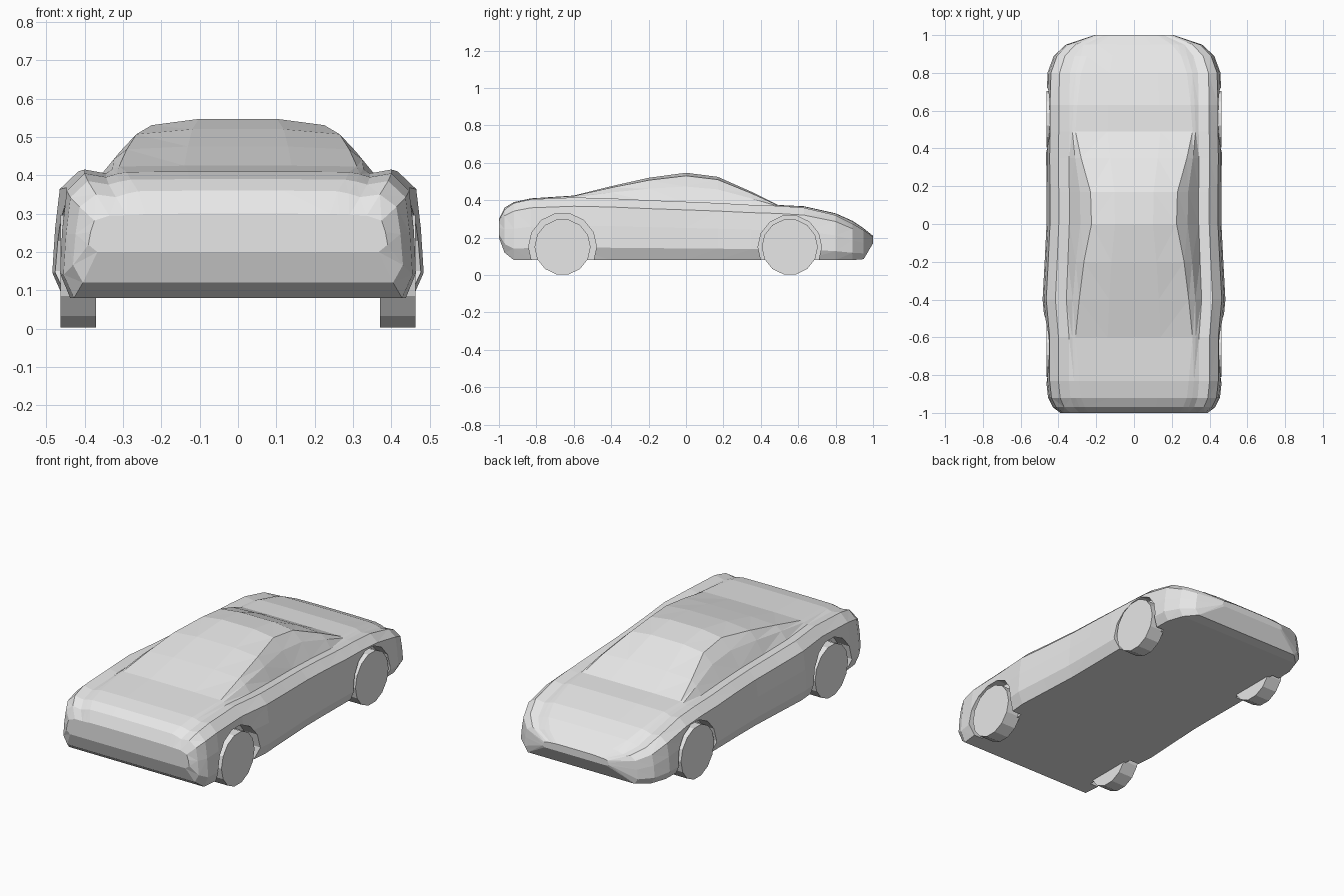
import bpy
import bmesh
from math import pi
from mathutils import Matrix

default = bpy.data.objects.get("Cube")
if default:
    bpy.data.objects.remove(default, do_unlink=True)

grey = bpy.data.materials.new("light grey")
grey.use_nodes = True
colour = (0.8, 0.8, 0.8, 1)
grey.diffuse_color = colour
grey.node_tree.nodes["Principled BSDF"].inputs["Base Color"].default_value = colour


def make_object(name, bm):
    bmesh.ops.recalc_face_normals(bm, faces=bm.faces[:])
    mesh = bpy.data.meshes.new(name)
    bm.to_mesh(mesh)
    bm.free()
    mesh.materials.append(grey)
    obj = bpy.data.objects.new(name, mesh)
    bpy.context.collection.objects.link(obj)
    return obj


def make_disc(name, radius, inner, outer, y, z, sides):
    """Cylinder lying across the car, from inner to outer x."""
    bm = bmesh.new()
    place = Matrix.Translation(((inner + outer) / 2, y, z)) @ Matrix.Rotation(pi / 2, 4, "Y")
    bmesh.ops.create_cone(bm, cap_ends=True, segments=sides, radius1=radius,
                          radius2=radius, depth=abs(outer - inner), matrix=place)
    return make_object(name, bm)


def cross_section(width, floor, shoulder, roof_x, roof):
    """Closed outline: sill, flank, raised fender, gutter, cabin side, roof."""
    tall = shoulder - floor
    gutter_x, gutter = width * .74, shoulder - tall * .03
    rise = roof - gutter
    half = [
        (width * .94, floor),
        (width, floor + tall * .2),
        (width * .985, floor + tall * .55),
        (width * .96, floor + tall * .86),
        (width * .86, shoulder),
        (gutter_x, gutter),
        ((gutter_x + roof_x) / 2, gutter + rise * .55),
        (roof_x, gutter + rise * .9),
        (roof_x * .45, roof),
    ]
    return half + [(-x, z) for x, z in reversed(half)]


# Body stations: y, half width, floor, shoulder height, roof half width, roof height
stations = [
    (-1, .39, .2, .295, .24, .3),
    (-.97, .43, .12, .35, .26, .36),
    (-.92, .455, .08, .385, .28, .39),
    (-.83, .465, .08, .405, .29, .41),
    (-.6, .465, .08, .415, .31, .425),
    (-.4, .484, .08, .41, .29, .475),
    (-.2, .473, .08, .4, .265, .52),
    (0, .463, .08, .392, .225, .547),
    (.17, .463, .08, .385, .23, .525),
    (.35, .465, .08, .375, .28, .445),
    (.49, .463, .08, .37, .31, .375),
    (.63, .463, .08, .36, .3, .368),
    (.8, .458, .08, .32, .28, .33),
    (.89, .425, .08, .275, .25, .29),
    (.95, .36, .085, .24, .2, .25),
    (1, .21, .17, .205, .12, .21),
]
bm = bmesh.new()
rings = []
for y, *shape in stations:
    rings.append([bm.verts.new((x, y, z)) for x, z in cross_section(*shape)])
for a, b in zip(rings, rings[1:]):
    for i in range(len(a)):
        j = (i + 1) % len(a)
        bm.faces.new((a[i], a[j], b[j], b[i]))
bm.faces.new(rings[0])
bm.faces.new(rings[-1])
bmesh.ops.triangulate(bm, faces=bm.faces[:])
body = make_object("car_body", bm)

# Wheels, and the arches cut around them
axles = {"rear": (-.66, .182), "front": (.555, .17)}
cutters = []
for end, (y, arch_radius) in axles.items():
    for side, sign in (("left", 1), ("right", -1)):
        make_disc(f"{end}_{side}_wheel", .15, sign * .37, sign * .462, y, .15, 14)
        cutter = make_disc("arch_cutter", arch_radius, sign * .385, sign * .6, y, .15, 14)
        cutter.hide_render = True
        cutters.append(cutter)
        cut = body.modifiers.new("wheel_arch", "BOOLEAN")
        cut.operation = "DIFFERENCE"
        cut.solver = "EXACT"
        cut.object = cutter

# Apply the cuts and drop the helpers
bpy.context.view_layer.update()
graph = bpy.context.evaluated_depsgraph_get()
cut_mesh = bpy.data.meshes.new_from_object(body.evaluated_get(graph))
body.modifiers.clear()
body.data = cut_mesh
for cutter in cutters:
    bpy.data.objects.remove(cutter, do_unlink=True)
